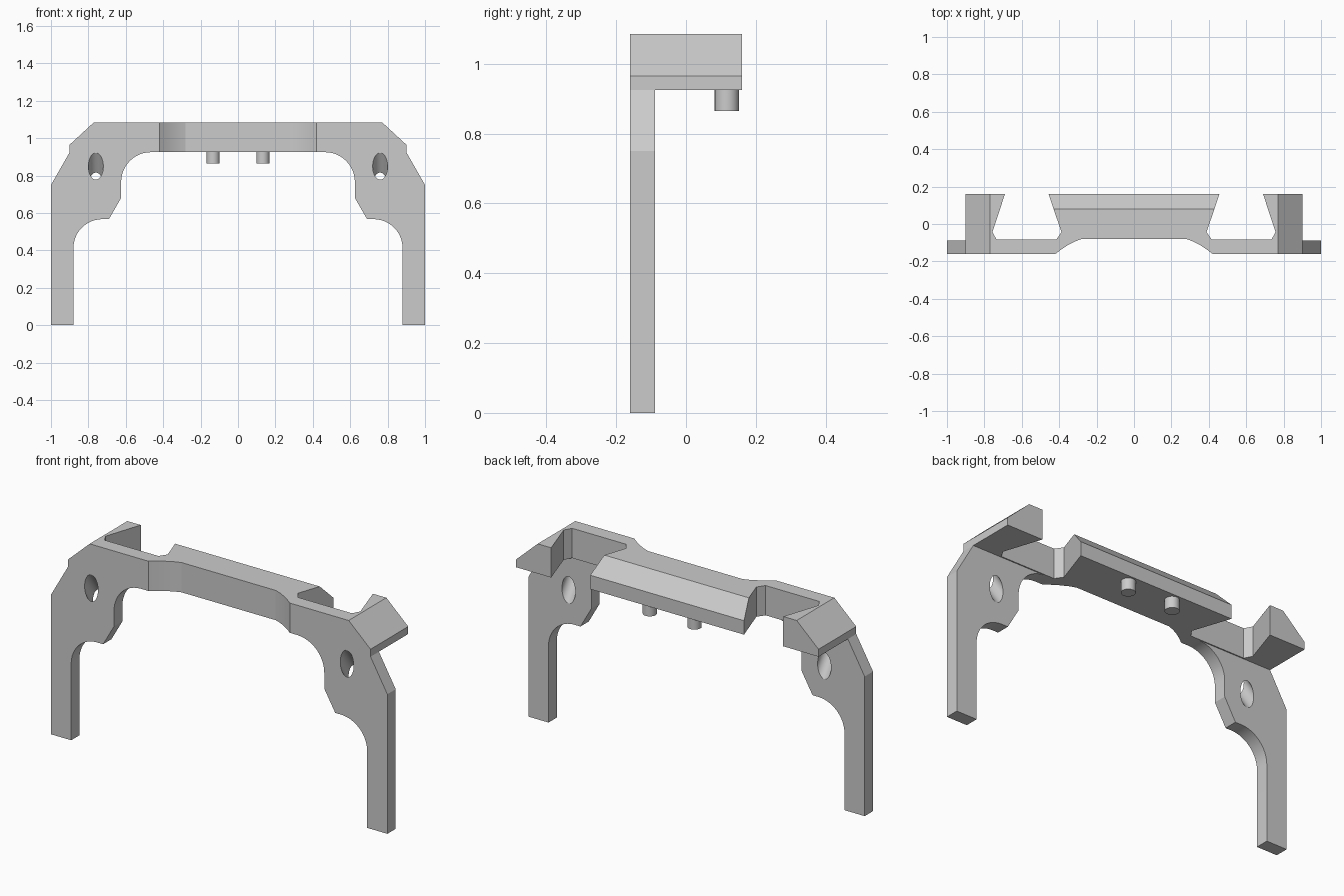
import bpy, bmesh
from math import sin, cos, radians
from mathutils import Vector, Matrix

if "Cube" in bpy.data.objects:
    bpy.data.objects.remove(bpy.data.objects["Cube"])


def prism(name, pts, axis, lo, hi):
    """Extrude a 2D outline: axis 'z' = plan (x,y), 'y' = front (x,z), 'x' = side (y,z)."""
    place = {'z': lambda a, b, t: (a, b, t),
             'y': lambda a, b, t: (a, t, b),
             'x': lambda a, b, t: (t, a, b)}[axis]
    bm = bmesh.new()
    face = bm.faces.new([bm.verts.new(place(a, b, lo)) for a, b in pts])
    ext = bmesh.ops.extrude_face_region(bm, geom=[face])
    shift = Vector(place(0, 0, hi - lo))
    for v in ext['geom']:
        if isinstance(v, bmesh.types.BMVert):
            v.co += shift
    bmesh.ops.recalc_face_normals(bm, faces=bm.faces)
    return to_object(name, bm)


def to_object(name, bm):
    mesh = bpy.data.meshes.new(name)
    bm.to_mesh(mesh)
    bm.free()
    obj = bpy.data.objects.new(name, mesh)
    bpy.context.collection.objects.link(obj)
    return obj


def cylinder(name, radius, depth, matrix, sides=32):
    bm = bmesh.new()
    bmesh.ops.create_cone(bm, cap_ends=True, segments=sides, radius1=radius,
                          radius2=radius, depth=depth, matrix=matrix)
    return to_object(name, bm)


def activate(obj):
    bpy.ops.object.select_all(action='DESELECT')
    obj.select_set(True)
    bpy.context.view_layer.objects.active = obj


def boolean(obj, other, operation):
    other.hide_render = True
    mod = obj.modifiers.new(operation, 'BOOLEAN')
    mod.operation, mod.object, mod.solver = operation, other, 'EXACT'
    activate(obj)
    bpy.ops.object.modifier_apply(modifier=mod.name)
    bpy.data.objects.remove(other, do_unlink=True)


def arc(cx, cy, r, a0, a1, n=12):
    return [(cx + r * cos(radians(a0 + (a1 - a0) * i / n)),
             cy + r * sin(radians(a0 + (a1 - a0) * i / n))) for i in range(n + 1)]


def flip(pts, s):
    return [(s * a, b) for a, b in pts]


TOP, UNDER, FRONT, BACK = 1.085, 0.925, -0.16, 0.16

# Top beam: plan outline with dovetail slots behind and a shallow front recess
half = [(0.28, -0.08), (0.315, -0.093), (0.355, -0.114), (0.39, -0.137), (0.42, FRONT),
        (0.9, FRONT), (0.9, BACK), (0.69, BACK), (0.757, -0.043), (0.735, -0.083),
        (0.415, -0.083), (0.388, -0.043), (0.457, BACK)]
beam = prism("bracket_frame", half + flip(half, -1)[::-1], 'z', UNDER, TOP)

# Sloped rear edge of the centre bar
boolean(beam, prism("bar_slope_cutter",
                    [(0.08, TOP), (BACK, 1.0), (0.3, 0.841), (0.3, 1.3), (0.08, 1.3)],
                    'x', -0.55, 0.55), 'DIFFERENCE')

leg = ([(0.88, 0), (1, 0), (1, 0.75), (0.9, UNDER)]
       + arc(0.465, 0.765, 0.16, 90, 0)
       + [(0.625, 0.68), (0.69, 0.567)]
       + arc(0.725, 0.412, 0.155, 90, 0))

for s in (-1, 1):
    # Chamfered outer corners of the end blocks
    corner = [(0.77, TOP), (0.9, 0.965), (1.03, 0.845), (1.1, 1.3), (0.77, 1.3)]
    boolean(beam, prism("corner_cutter", flip(corner, s), 'y', -0.3, 0.3), 'DIFFERENCE')
    # Leg plates
    boolean(beam, prism("leg_plate", flip(leg, s), 'y', FRONT, -0.089), 'UNION')
    # Steep slanted holes, falling toward the back
    axis = Vector((0, 0.071, -0.106))
    m = (Matrix.Translation((s * 0.76, -0.1245, 0.797))
         @ axis.to_track_quat('Z', 'Y').to_matrix().to_4x4())
    boolean(beam, cylinder("hole_cutter", 0.04, 0.32, m), 'DIFFERENCE')
    # Locating pegs under the centre bar
    peg = cylinder("peg", 0.035, 0.07, Matrix.Translation((s * 0.133, 0.117, 0.9)), 24)
    activate(peg)
    bpy.ops.object.shade_smooth_by_angle(angle=radians(30))

activate(beam)
bpy.ops.object.shade_smooth_by_angle(angle=radians(20))
